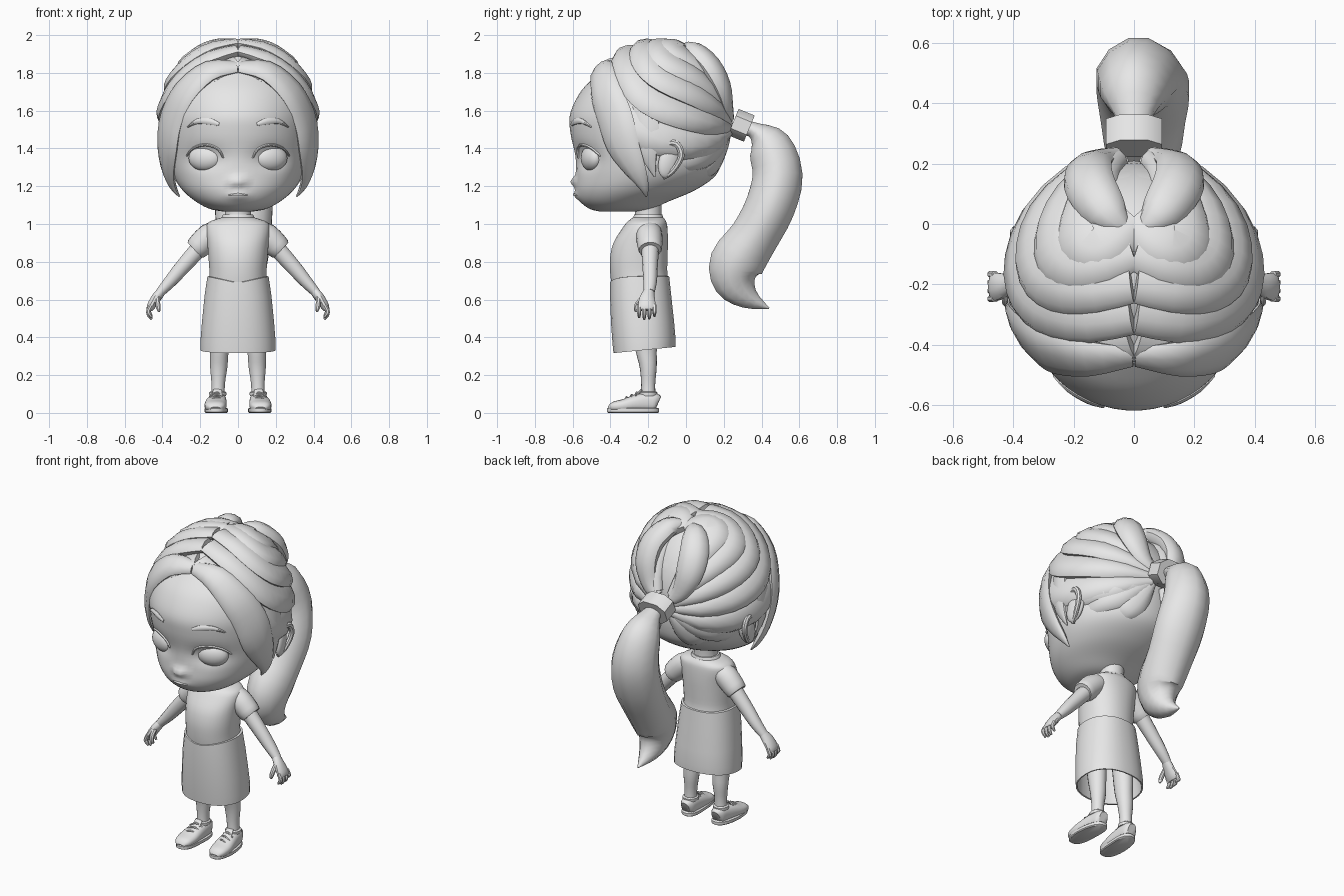
import bpy, bmesh, math
from mathutils import Vector
from mathutils.bvhtree import BVHTree

GREY = bpy.data.materials.new("plain_grey")
GREY.diffuse_color = (0.8, 0.8, 0.8, 1)
X, Z = Vector((1, 0, 0)), Vector((0, 0, 1))


def finish(name, bm):
    bmesh.ops.recalc_face_normals(bm, faces=bm.faces)
    me = bpy.data.meshes.new(name)
    bm.to_mesh(me)
    bm.free()
    me.materials.append(GREY)
    ob = bpy.data.objects.new(name, me)
    bpy.context.collection.objects.link(ob)
    return ob


def spline(keys, sub):
    """Catmull-Rom interpolation of tuples."""
    out = []
    for i in range(len(keys) - 1):
        p0, p1, p2 = keys[max(i - 1, 0)], keys[i], keys[i + 1]
        p3 = keys[min(i + 2, len(keys) - 1)]
        for k in range(sub):
            t = k / sub
            out.append(tuple(0.5 * (2 * b + (c - a) * t + (2 * a - 5 * b + 4 * c - d) * t * t
                                    + (3 * b - a - 3 * c + d) * t ** 3)
                             for a, b, c, d in zip(p0, p1, p2, p3)))
    return out + [tuple(keys[-1])]


def loft(name, keys, n=14, sub=3, ref=X, flat=False, power=2.0, side=1, caps=True, shape=None):
    """Skin rings (x, y, z, a, b): a lies along ref, b across it. flat keeps rings level."""
    rings = spline(keys, sub)
    pts = [Vector((r[0] * side, r[1], r[2])) for r in rings]
    bm, loops = bmesh.new(), []
    for i, (p, r) in enumerate(zip(pts, rings)):
        t = Z if flat else (pts[min(i + 1, len(pts) - 1)] - pts[max(i - 1, 0)]).normalized()
        u = ref(p) if callable(ref) else ref
        u = (u - t * u.dot(t)).normalized()
        v = t.cross(u)
        loop = []
        for k in range(n):
            w = 2 * math.pi * (k + 0.5) / n
            c, s = math.cos(w), math.sin(w)
            c = math.copysign(abs(c) ** (2 / power), c)
            s = math.copysign(abs(s) ** (2 / power), s)
            q = p + u * c * max(r[3], 0.003) + v * s * max(r[4], 0.003)
            loop.append(bm.verts.new(shape(q) if shape else q))
        loops.append(loop)
    for l0, l1 in zip(loops, loops[1:]):
        for k in range(n):
            bm.faces.new((l0[k], l0[(k + 1) % n], l1[(k + 1) % n], l1[k]))
    if caps:
        bm.faces.new(loops[0])
        bm.faces.new(loops[-1])
    return finish(name, bm)


def ball(name, loc, scale, rot=(0, 0, 0), cut=None):
    bm = bmesh.new()
    bmesh.ops.create_uvsphere(bm, u_segments=24, v_segments=16, radius=1)
    bmesh.ops.scale(bm, vec=scale, verts=bm.verts)
    if cut is not None:
        bmesh.ops.delete(bm, geom=[v for v in bm.verts if v.co.z < cut], context='VERTS')
    ob = finish(name, bm)
    ob.location, ob.rotation_euler = loc, rot
    return ob


# Head: level rings, then nose, lips and eye sockets pushed in or out
def face_shape(q):
    if q.y < -0.3:
        for x, z, sx, sz, d in ((0, 1.225, .028, .026, -.045), (0, 1.15, .05, .025, -.018),
                                (.175, 1.345, .08, .055, .035), (-.175, 1.345, .08, .055, .035)):
            q.y += d * math.exp(-((q.x - x) / sx) ** 2 - ((q.z - z) / sz) ** 2)
    return q


head_keys = [(1.065, .07, -.45, -.27), (1.08, .15, -.51, -.18), (1.12, .225, -.56, -.09),
             (1.18, .295, -.583, .05), (1.26, .345, -.583, .16), (1.36, .37, -.587, .195),
             (1.48, .38, -.612, .2), (1.58, .38, -.615, .2), (1.69, .365, -.565, .18),
             (1.77, .325, -.495, .14), (1.84, .25, -.41, .08), (1.9, .12, -.28, -.03)]
head = loft("head", [(0, (f + b) / 2, z, rx, (b - f) / 2) for z, rx, f, b in head_keys],
            n=56, sub=5, flat=True, shape=face_shape)
tree = BVHTree.FromPolygons([v.co.copy() for v in head.data.vertices],
                            [tuple(p.vertices) for p in head.data.polygons])


def on_face(x, z):
    hit = tree.ray_cast(Vector((x, -2, z)), Vector((0, 1, 0)))[0]
    return hit.y if hit else -0.5


def outward(p):
    return (p - Vector((0, -.15, 1.5))).normalized()


def shingle(p):
    # tilt so each lock's front lower edge lifts over the one below
    return outward(p) + Vector((0, .25, .28))


def face_strip(name, line, side=1):
    loft(name, [(x, on_face(x, z), z, a, b) for x, z, a, b in line], n=8, ref=outward, side=side)


for s in (1, -1):
    # Eyes, lids and brows
    ball("eyeball", (.174 * s, -.5, 1.348), (.092, .05, .068), (0, 0, .38 * s))
    face_strip("upper_lid", [(.078, 1.35, .006, .005), (.105, 1.397, .01, .007),
                             (.17, 1.42, .01, .008), (.235, 1.402, .01, .007),
                             (.272, 1.36, .006, .005)], s)
    face_strip("eyebrow", [(.1, 1.527, .008, .01), (.15, 1.543, .012, .018),
                           (.215, 1.543, .012, .014), (.265, 1.513, .006, .004)], s)
    # Ears with raised rim
    ball("ear", (.365 * s, -.09, 1.335), (.028, .055, .095), (-.3, 0, .25 * s))
    loft("ear_rim", [(.37, -.13, 1.37, .012, .012), (.386, -.11, 1.42, .015, .016),
                     (.394, -.05, 1.425, .016, .018), (.394, -.025, 1.36, .016, .018),
                     (.38, -.07, 1.28, .014, .015), (.36, -.12, 1.245, .012, .012)],
         n=8, side=s)
face_strip("mouth", [(-.05, 1.152, .004, .003), (0, 1.157, .008, .006), (.05, 1.152, .004, .003)])

# Hair: scalp cap plus chunky swept locks running to the tie
CENTRE, RAD = Vector((0, -.15, 1.53)), Vector((.365, .36, .42))
ball("scalp_hair", CENTRE, RAD, cut=-.28)


def lock(start, mid, end, width, thick, s):
    keys = []
    for i in range(9):
        t = i / 8
        d = Vector(start) * (1 - t) ** 2 + Vector(mid) * 2 * t * (1 - t) + Vector(end) * t * t
        d.normalize()
        p = CENTRE + Vector([a * b for a, b in zip(d, RAD)])
        k = (.65 + .35 * math.sin(math.pi * t)) if t < .5 else 1 - .72 * ((t - .5) * 2) ** 1.5
        keys.append((*p, thick * (.6 + .4 * math.sin(math.pi * min(t * 1.5, .5 + t * .35))),
                     width * k))
    loft("hair_lock", keys, n=10, sub=2, ref=shingle, side=s)


for s in (1, -1):
    for i in range(5):
        phi, e = math.radians(50 + 17 * i), math.radians(-15 + 19 * i)
        lock((.02, -math.cos(phi), math.sin(phi)),
             (1.5 * math.cos(e), -.5 + .09 * i, 1.5 * math.sin(e)),
             (.14, .98, .06 * i - .12), .118, .056, s)
    # Crown tufts
    loft("crown_tuft", [(.03, -.02, 1.92, .03, .03), (.09, .04, 1.915, .05, .07),
                        (.145, .125, 1.84, .055, .085), (.15, .185, 1.73, .05, .08),
                        (.11, .215, 1.62, .035, .055), (.06, .235, 1.56, .02, .03)],
         n=10, ref=outward, side=s)
    # Nape locks
    for start in ((.95, -.05, -.3), (.85, .3, -.5), (.45, .65, -.6)):
        lock(start, (start[0] * .9, .8, start[2] * .8), (.1, 1, -.12), .085, .042, s)
    # Front bangs framing the face
    loft("front_bang", [(.005, -.44, 1.83, .022, .04), (.15, -.445, 1.81, .035, .075),
                        (.28, -.425, 1.7, .035, .095), (.35, -.375, 1.56, .035, .105),
                        (.373, -.335, 1.42, .032, .098), (.372, -.27, 1.29, .026, .065),
                        (.345, -.225, 1.2, .018, .03), (.31, -.21, 1.145, .004, .004)],
         n=10, ref=outward, side=s)
    loft("temple_strand", [(.35, -.24, 1.68, .03, .06), (.38, -.21, 1.52, .03, .075),
                           (.385, -.2, 1.38, .024, .05), (.365, -.165, 1.25, .004, .004)],
         n=8, ref=outward, side=s)

# Hair tie and ponytail
loft("hair_tie", [(0, .25, 1.54, .1, .08), (0, .335, 1.505, .1, .08)], n=8, sub=1, power=2.4)
loft("ponytail", [(0, .31, 1.51, .05, .04), (0, .37, 1.49, .07, .05), (.0, .44, 1.415, .115, .118),
                  (.015, .485, 1.26, .145, .137), (.03, .445, 1.09, .158, .137),
                  (.03, .36, .93, .145, .135), (.03, .268, .79, .128, .15),
                  (.03, .268, .685, .1, .12), (.03, .335, .605, .06, .06),
                  (.03, .44, .553, .004, .004)], n=12, sub=3, power=1.8)

# Neck, shirt and skirt
loft("neck", [(0, -.2, .98, .08, .075), (0, -.2, 1.05, .07, .07), (0, -.2, 1.14, .075, .075)],
     n=20, flat=True)
loft("collar", [(0, -.2, 1.0, .1, .095), (0, -.2, 1.035, .088, .08), (0, -.2, 1.05, .08, .075)],
     n=24, flat=True, sub=2)
loft("shirt", [(0, -.24, .68, .155, .155), (0, -.25, .74, .152, .152), (0, -.25, .82, .157, .153),
               (0, -.24, .9, .163, .145), (0, -.22, .97, .17, .123), (0, -.208, 1.01, .155, .105),
               (0, -.2, 1.035, .085, .08)], n=28, flat=True, power=2.2)


def hem(q):
    q.z += .1 * (q.y + .2) * max(0, 1 - abs(q.z - .335) / .15)
    if q.z > .7:
        q.z -= .035 * max(0, 1 - abs(q.x) / .16) * (q.y < -.25)  # waist dips at the front
    return q


loft("skirt", [(0, -.245, .725, .152, .15), (0, -.245, .722, .163, .157),
               (0, -.24, .62, .178, .163), (0, -.23, .48, .192, .168), (0, -.222, .38, .2, .168),
               (0, -.22, .335, .2, .165), (0, -.22, .336, .192, .157), (0, -.225, .48, .182, .157),
               (0, -.23, .6, .16, .14)], n=28, sub=1, flat=True, power=2.3, shape=hem)

for s in (1, -1):
    # Sleeves, arms and hands
    loft("sleeve", [(.09, -.2, .965, .055, .068), (.15, -.195, .935, .07, .07),
                    (.222, -.19, .868, .062, .063), (.224, -.19, .866, .045, .05)], side=s, n=18)
    loft("arm", [(.15, -.19, .93, .05, .05), (.22, -.19, .855, .046, .046),
                 (.3, -.19, .765, .041, .04), (.36, -.19, .695, .034, .036),
                 (.41, -.195, .64, .025, .029)], side=s)
    loft("palm", [(.405, -.195, .645, .024, .028), (.435, -.205, .605, .026, .042),
                  (.46, -.208, .565, .023, .048), (.469, -.208, .545, .016, .042)], side=s, n=12)
    for i in range(4):
        y, drop = -.248 + .027 * i, (.01, 0, .003, .016)[i]
        loft("finger", [(.46, y, .57, .013, .012), (.474, y, .54, .013, .012),
                        (.47, y, .515 + drop, .012, .011), (.456, y, .495 + drop, .006, .006)],
             n=8, side=s)
    loft("thumb", [(.425, -.225, .61, .014, .014), (.425, -.255, .58, .014, .014),
                   (.42, -.265, .55, .012, .012), (.418, -.264, .535, .005, .005)], n=8, side=s)
    # Legs
    loft("leg", [(.1, -.23, .6, .062, .068), (.1, -.215, .4, .055, .061), (.1, -.21, .32, .05, .055),
                 (.102, -.2, .24, .046, .045), (.105, -.2, .15, .036, .037),
                 (.107, -.2, .07, .038, .04)], n=18, flat=True, side=s)
    # Shoes: upper, sole, ankle collar, tongue and laces
    loft("shoe_upper", [(.12, -.41, .022, .027, .01), (.12, -.385, .032, .05, .026),
                        (.119, -.33, .039, .059, .034), (.114, -.27, .05, .055, .045),
                        (.109, -.21, .056, .048, .052), (.107, -.165, .055, .042, .05),
                        (.107, -.148, .05, .028, .04)], n=18, power=2.5, side=s)
    sole = lambda q, s=s: Vector((q.x + s * .012 * (1 if q.y < -.28 else (-.16 - q.y) / .12)
                                  - s * .006, q.y, q.z))
    loft("shoe_sole", [(.111, -.28, 0, .055, .132), (.111, -.28, .005, .06, .139),
                       (.111, -.28, .022, .06, .139), (.111, -.28, .026, .055, .134)],
         n=28, sub=1, flat=True, power=2.5, shape=sole, side=s)
    loft("shoe_collar", [(.107, -.2, .09, .045, .048), (.107, -.2, .108, .046, .049),
                         (.107, -.2, .113, .037, .039)], n=18, flat=True, sub=2, side=s)
    loft("shoe_tongue", [(.114, -.31, .07, .026, .008), (.111, -.26, .097, .027, .008),
                         (.109, -.235, .122, .024, .006)], n=10, side=s)
    for i in range(3):
        y, z = -.315 + .027 * i, .077 + .013 * i
        loft("shoe_lace", [(.076, y + .01, z - .012, .005, .005), (.112, y, z + .006, .006, .006),
                           (.15, y - .005, z - .012, .005, .005)], n=6, ref=Z, side=s)

# Smooth shading with sharp creases
for ob in bpy.context.collection.objects:
    ob.select_set(True)
bpy.context.view_layer.objects.active = head
bpy.ops.object.shade_smooth_by_angle(angle=math.radians(40))
